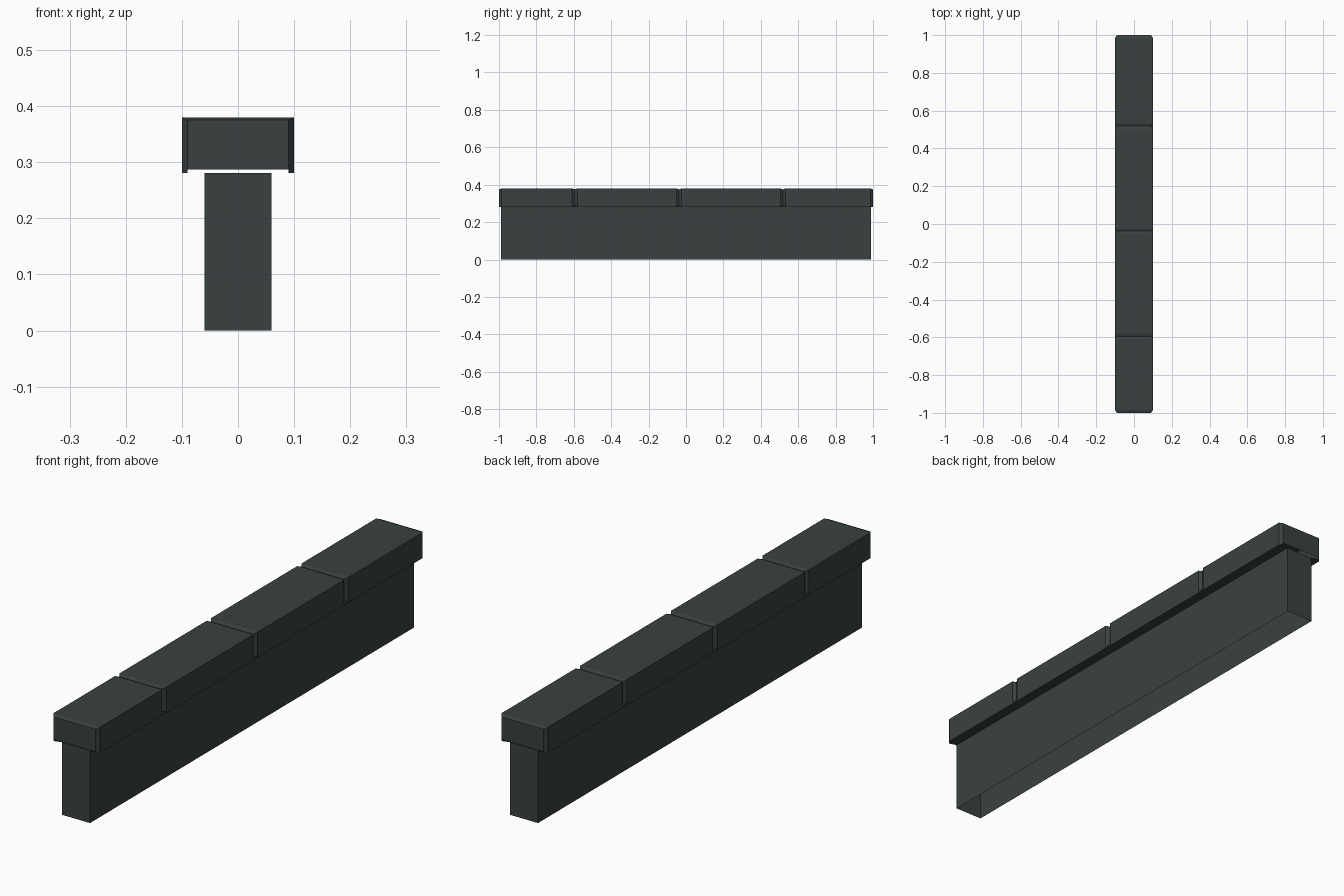
import bpy, bmesh

if "Cube" in bpy.data.objects:
    bpy.data.objects.remove(bpy.data.objects["Cube"])

stone = bpy.data.materials.new("dark_slate")
stone.diffuse_color = (0.041, 0.053, 0.052, 1)
stone.use_nodes = True
stone.node_tree.nodes["Principled BSDF"].inputs["Base Color"].default_value = stone.diffuse_color


def make(name, verts, faces):
    me = bpy.data.meshes.new(name)
    me.from_pydata(verts, [], faces)
    bm = bmesh.new()
    bm.from_mesh(me)
    bmesh.ops.recalc_face_normals(bm, faces=bm.faces)
    bm.to_mesh(me)
    bm.free()
    me.materials.append(stone)
    ob = bpy.data.objects.new(name, me)
    bpy.context.collection.objects.link(ob)
    return ob


W, CX, CY = 0.10, 0.01, 0.014      # cap half width and corner chamfer
LIP, LOW, TOP = 0.281, 0.287, 0.38  # lip bottom, cap bottom, cap top

# Wall: hollow shell, open at top and bottom
wx, wy = 0.06, 0.99
ring = [(-wx, -wy), (wx, -wy), (wx, wy), (-wx, wy)]
make("wall", [(x, y, z) for z in (0, LIP) for x, y in ring],
     [(i, (i + 1) % 4, (i + 1) % 4 + 4, i + 4) for i in range(4)])


# Coping stones: chamfered at both ends, open underneath
def coping(name, y0, y1):
    sections = [(y0, W - CX, TOP - 0.005), (y0 + CY, W, TOP),
                (y1 - CY, W, TOP), (y1, W - CX, TOP - 0.005)]
    verts, faces = [], [(0, 1, 2, 3), (12, 13, 14, 15)]
    for y, w, t in sections:
        verts += [(-w, y, LOW), (-w, y, t), (w, y, t), (w, y, LOW)]
    for s in range(3):
        for k in range(3):
            a = s * 4 + k
            faces.append((a, a + 1, a + 5, a + 4))
    make(name, verts, faces)


cuts = [-1, -0.595, -0.037, 0.518, 1]
for i in range(4):
    coping(f"coping_stone_{i + 1}", cuts[i], cuts[i + 1])

# Overhang lips: thin rim and underside joining the stones to the wall
for name, s in (("lip_left", -1), ("lip_right", 1)):
    path = [(W - CX, -1), (W, -1 + CY), (W, 1 - CY), (W - CX, 1)]
    inner = [(wx, -wy), (wx, -wy + CY), (wx, wy - CY), (wx, wy)]
    verts = [(s * x, y, LOW) for x, y in path]
    verts += [(s * x, y, LIP) for x, y in path]
    verts += [(s * x, y, LIP) for x, y in inner]
    make(name, verts, [(r * 4 + i, r * 4 + i + 1, r * 4 + i + 5, r * 4 + i + 4)
                       for r in range(2) for i in range(3)])
